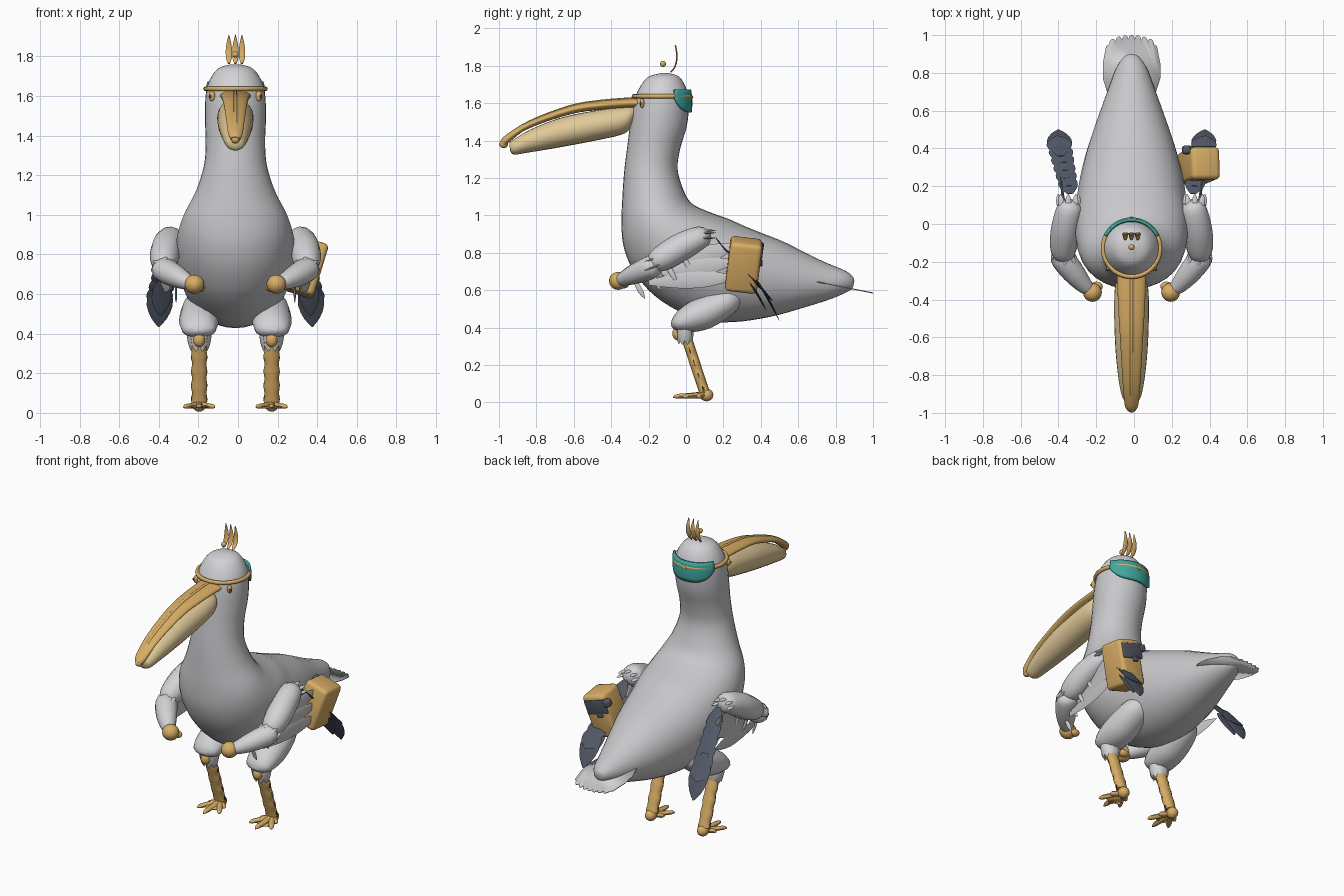
import bpy, bmesh, math
from mathutils import Vector, Matrix

cube = bpy.data.objects.get("Cube")
if cube:
    bpy.data.objects.remove(cube, do_unlink=True)

X0 = -0.013  # symmetry plane
XAX = Vector((1, 0, 0))


def material(name, rgb):
    m = bpy.data.materials.new(name)
    m.use_nodes = True
    col = (*rgb, 1)
    m.diffuse_color = col
    m.node_tree.nodes["Principled BSDF"].inputs["Base Color"].default_value = col
    return m


GREY = material("body grey", (.58, .58, .60))
PALE = material("pale feather", (.65, .65, .67))
GOLD = material("gold", (.69, .42, .13))
TAN = material("pouch tan", (.75, .59, .32))
TEAL = material("teal", (.05, .39, .35))
SLATE = material("slate feather", (.085, .10, .135))
DARK = material("dark brown", (.10, .06, .025))


def finish(name, bm, mat, angle=50):
    bmesh.ops.recalc_face_normals(bm, faces=bm.faces)
    me = bpy.data.meshes.new(name)
    bm.to_mesh(me)
    bm.free()
    ob = bpy.data.objects.new(name, me)
    bpy.context.collection.objects.link(ob)
    me.materials.append(mat)
    bpy.ops.object.select_all(action='DESELECT')
    ob.select_set(True)
    bpy.context.view_layer.objects.active = ob
    bpy.ops.object.shade_smooth_by_angle(angle=math.radians(angle))
    return ob


def spline(a, b, c, d, t):
    return .5 * (2 * b + (c - a) * t + (2 * a - 5 * b + 4 * c - d) * t * t
                 + (3 * b - a - 3 * c + d) * t ** 3)


def loft(name, secs, mat, n=16, sub=4):
    """Smooth skin through elliptical sections (centre, half axis, half axis)."""
    bm = bmesh.new()
    rings, last = [], len(secs) - 1
    for i in range(last):
        q = [secs[max(0, min(last, i + k))] for k in (-1, 0, 1, 2)]
        for j in range(sub + (i == last - 1)):
            c, u, v = (spline(*(s[k] for s in q), j / sub) for k in range(3))
            rings.append([bm.verts.new(c + u * math.cos(a) + v * math.sin(a))
                          for a in (2 * math.pi * k / n for k in range(n))])
    for r, s in zip(rings, rings[1:]):
        for k in range(n):
            bm.faces.new((r[k], r[k - 1], s[k - 1], s[k]))
    bm.faces.new(rings[0])
    bm.faces.new(rings[-1])
    return finish(name, bm, mat)


def profile(name, rows, mat, n=24):
    """Loft from side outline pairs: y, z, y, z, half width."""
    secs = []
    for ya, za, yb, zb, w in rows:
        a, b = Vector((X0, ya, za)), Vector((X0, yb, zb))
        secs.append(((a + b) / 2, XAX * w, (b - a) / 2))
    return loft(name, secs, mat, n)


def tube(name, rows, mat, side=XAX, n=12, sub=4):
    """Loft along a path of (point, half width along side, half thickness)."""
    secs = []
    for i, (p, a, b) in enumerate(rows):
        t = (rows[min(i + 1, len(rows) - 1)][0] - rows[max(i - 1, 0)][0]).normalized()
        u = (side - t * side.dot(t)).normalized()
        secs.append((p, u * a, t.cross(u) * b))
    return loft(name, secs, mat, n, sub)


def leaf(name, base, tip, w, mat, side=XAX, sag=0.0, thick=.006):
    """Thin pointed feather with an optional droop."""
    rows = []
    for t, k in ((0, .3), (.3, .85), (.6, 1), (.85, .6), (1, .06)):
        p = base.lerp(tip, t) - Vector((0, 0, sag * 4 * t * (1 - t)))
        rows.append((p, w * k, thick * k))
    return tube(name, rows, mat, side, 8, 2)


def ball(name, loc, size, mat):
    bm = bmesh.new()
    bmesh.ops.create_uvsphere(bm, u_segments=16, v_segments=10, radius=1,
                              matrix=Matrix.Translation(loc) @ Matrix.Diagonal((*size, 1)))
    return finish(name, bm, mat)


# Body, neck and head as one skin, with a pale crown
body = profile("body", [
    (-.14, 1.76, -.09, 1.76, .025), (-.21, 1.735, -.035, 1.74, .09),
    (-.26, 1.66, .005, 1.67, .138), (-.285, 1.58, .015, 1.59, .152),
    (-.30, 1.48, .005, 1.48, .154), (-.315, 1.36, -.03, 1.36, .15),
    (-.33, 1.24, -.045, 1.25, .16), (-.34, 1.1, -.015, 1.14, .20),
    (-.345, .96, .03, 1.065, .255), (-.335, .84, .12, 1.02, .285),
    (-.29, .72, .23, .98, .30), (-.2, .6, .32, .94, .297),
    (-.08, .51, .42, .9, .283), (.08, .44, .52, .86, .255),
    (.26, .43, .62, .81, .213), (.46, .46, .71, .765, .165),
    (.64, .51, .79, .73, .12), (.78, .555, .86, .7, .082),
    (.87, .595, .893, .67, .042), (.893, .615, .9, .65, .015)], GREY, 32)
body.data.materials.append(PALE)
for f in body.data.polygons:
    f.material_index = int(f.center.z > 1.64)

# Beak
profile("upper_beak", [
    (-.26, 1.575, -.26, 1.628, .078), (-.45, 1.565, -.45, 1.614, .07),
    (-.62, 1.54, -.62, 1.585, .06), (-.84, 1.465, -.835, 1.505, .047),
    (-.94, 1.395, -.965, 1.428, .037), (-.965, 1.37, -.995, 1.393, .025)], GOLD)
profile("beak_pouch", [
    (-.28, 1.5, -.27, 1.58, .05), (-.325, 1.44, -.32, 1.585, .085),
    (-.46, 1.405, -.46, 1.565, .092), (-.67, 1.365, -.66, 1.525, .085),
    (-.85, 1.335, -.83, 1.46, .066), (-.92, 1.325, -.93, 1.4, .045),
    (-.94, 1.345, -.945, 1.385, .02)], TAN)
ridge = [(-.27, 1.627), (-.45, 1.613), (-.62, 1.584), (-.83, 1.505), (-.96, 1.425), (-.985, 1.395)]
tube("beak_ridge", [(Vector((X0, y, z)), .009, .006) for y, z in ridge], GOLD)
ball("beak_hook", (X0, -.975, 1.38), (.022, .024, .02), GOLD)

# Head strap, rear visor, eyes
bpy.ops.mesh.primitive_torus_add(location=(X0, -.128, 1.637), major_radius=.151, minor_radius=.012,
                                 major_segments=40, minor_segments=8)
strap = bpy.context.object
strap.name = "head_strap"
strap.data.materials.append(GOLD)
bpy.ops.object.shade_smooth()

bm = bmesh.new()
cols, rows = 24, 6
grid = []
for i in range(cols + 1):
    s = 2 * i / cols - 1
    a = s * math.radians(65)
    low = 1.55 + .07 * abs(s) ** 4
    line = []
    for j in range(rows + 1):
        t = j / rows
        r = .14 + .012 * math.sin(math.pi * (.25 + .6 * t))
        line.append(bm.verts.new((X0 + (r + .004) * math.sin(a), -.125 + r * math.cos(a),
                                  low + (1.672 - low) * t)))
    grid.append(line)
for p, q in zip(grid, grid[1:]):
    for j in range(rows):
        bm.faces.new((p[j], q[j], q[j + 1], p[j + 1]))
visor = finish("rear_visor", bm, TEAL)
mod = visor.modifiers.new("thickness", 'SOLIDIFY')
mod.thickness = .014
mod.offset = 0
ball("visor_stud", (X0, .034, 1.632), (.014, .005, .007), GOLD)

# Crest
for k in (-1, 0, 1):
    x = X0 + .033 * k
    pts = [(-.083, 1.765, .006), (-.062, 1.79, .014), (-.05, 1.83, .016),
           (-.05, 1.87, .011), (-.057, 1.91, .001)]
    tube("crest_feather", [(Vector((x, y, z)), w, .004) for y, z, w in pts], GOLD, n=8)
ball("crest_bead", (X0, -.123, 1.81), (.016, .016, .016), GOLD)

# Tail fan
bm = bmesh.new()
half = [(-.05, .66), (-.13, .70), (-.152, .77), (-.152, .85), (-.135, .94)]
end = [(-.12 + .24 * i / 42, .978 + .022 * abs(math.sin(math.pi * i / 6)) ** .5
        - 2 * (-.12 + .24 * i / 42) ** 2) for i in range(43)]
outline = half + end + [(-x, y) for x, y in reversed(half)]
bm.faces.new([bm.verts.new((X0 + x, y, .65 - .2 * (y - .66))) for x, y in outline])
tail = finish("tail_fan", bm, PALE)
mod = tail.modifiers.new("thickness", 'SOLIDIFY')
mod.thickness = .006

# Paired parts
for s in (-1, 1):
    def P(x, y, z):
        return Vector((X0 + s * x, y, z))

    ball("eye", P(.118, -.235, 1.6), (.016, .012, .026), GOLD)
    ball("pupil", P(.128, -.243, 1.598), (.007, .006, .009), DARK)

    # Arm
    tube("upper_arm", [(P(.31, .125, .89), .02, .02), (P(.325, .09, .885), .065, .06),
                       (P(.348, -.02, .835), .077, .074), (P(.36, -.12, .775), .072, .07),
                       (P(.362, -.175, .745), .052, .05), (P(.36, -.195, .735), .015, .015)], PALE)
    tube("forearm", [(P(.385, -.145, .735), .02, .02), (P(.37, -.175, .728), .062, .058),
                     (P(.31, -.255, .695), .062, .058), (P(.25, -.325, .665), .045, .042),
                     (P(.215, -.355, .65), .03, .03)], PALE)
    ball("hand", P(.207, -.362, .65), (.05, .05, .048), GOLD)
    ball("thumb", P(.185, -.33, .632), (.033, .025, .022), GOLD)
    for k in range(5):
        y = -.28 + .085 * k
        x = .30 + .025 * min(k, 2)
        z = .66 + .045 * k
        leaf("arm_feather", P(x, y, z), P(x, y + .06, z - .105), .014, PALE, Vector((0, 1, .4)))
        a = math.radians(50 * k - 100)
        leaf("shoulder_tuft", P(.335 + .04 * math.sin(a), .06, .885 + .03 * math.cos(a)),
             P(.335 + .055 * math.sin(a), .16, .885 + .035 * math.cos(a)), .016, PALE)
        leaf("elbow_tuft", P(.365 + .05 * math.sin(a), -.14, .745 + .05 * math.cos(a)),
             P(.35 + .06 * math.sin(a), -.225, .715 + .06 * math.cos(a)), .016, PALE)

    # Wing slats and dark flight feathers
    for k in range(3):
        leaf("wing_slat", P(.33, -.2 + .07 * k, .64 + .05 * k), P(.38, .27, .67 + .085 * k),
             .045, GREY, Vector((0, 0, 1)))
    root, tip = P(.325, .16, .88), P(.385, .43, .6)
    for k in range(6):
        b = root.lerp(tip, k / 6.5)
        e = root.lerp(tip, (k + 2.4) / 6.5) - Vector((0, 0, .004 * k))
        leaf("flight_feather", b, e, .052 + .003 * k, SLATE, sag=.01)
    leaf("flight_feather_tip", P(.375, .36, .68), P(.388, .5, .435), .066, SLATE, sag=-.012)
    leaf("flight_feather_tip", P(.365, .31, .68), P(.38, .43, .49), .05, SLATE, sag=-.012)

    # Leg
    tube("thigh", [(P(.17, .3, .58), .02, .02), (P(.175, .23, .545), .085, .07),
                   (P(.183, .1, .48), .1, .088), (P(.185, .0, .44), .095, .07),
                   (P(.184, -.055, .418), .075, .04), (P(.183, -.078, .41), .02, .01)], PALE)
    for k in range(8):
        a = k * math.pi / 4 + math.pi / 8
        dx, dy = math.sin(a), math.cos(a)
        leaf("knee_cuff", P(.183 + .065 * dx, -.01 + .045 * dy, .43),
             P(.183 + .042 * dx, -.005 + .035 * dy, .31), .024, PALE, Vector((dy * s, -dx, 0)))
    ball("knee", P(.183, -.045, .368), (.03, .028, .036), GOLD)
    shin = [(P(.183, -.015 + .0125 * k, .4 - .038 * k), .036 + .005 * (k % 2), .028)
            for k in range(10)]
    tube("shin", shin, GOLD)
    for k in range(4):
        for d in (-1, 1):
            c = P(.183 + d * .037, .015 + .024 * k, .3 - .07 * k)
            leaf("shin_scale", c, c + Vector((0, .012, -.04)), .005, DARK, Vector((0, 1, 0)), thick=.004)
    ball("ankle", P(.183, .11, .04), (.034, .036, .034), GOLD)
    for dx, y in ((-.078, -.02), (0, -.07), (.078, -.02), (.06, .06), (-.06, .06)):
        tube("toe", [(P(.183, .1, .042), .018, .018), (P(.183 + dx * .5, (.1 + y) / 2, .036), .017, .014),
                     (P(.183 + dx * .85, y * .85 + .015, .033), .014, .012),
                     (P(.183 + dx, y, .028), .003, .003)], GOLD, Vector((1, .01, 0)), 8)
    bm = bmesh.new()
    web = [(0, .09), (-.055, .015), (-.02, .0), (0, -.025), (.02, .0), (.055, .015)]
    bm.faces.new([bm.verts.new(P(.183 + x, y, .03)) for x, y in web])
    foot = finish("foot_web", bm, GOLD)
    foot.modifiers.new("thickness", 'SOLIDIFY').thickness = .008

# Satchel carried on the left side
tilt = Matrix.Translation((.343, .308, .735)) @ Matrix.Rotation(math.radians(17), 4, 'Y') \
    @ Matrix.Rotation(math.radians(-7), 4, 'X')


def block(name, loc, size, mat, bevel):
    bm = bmesh.new()
    bmesh.ops.create_cube(bm, size=1, matrix=Matrix.Translation(loc) @ Matrix.Diagonal((*size, 1)))
    bmesh.ops.bevel(bm, geom=bm.edges[:], offset=bevel, segments=3, profile=.5, affect='EDGES')
    bm.transform(tilt)
    return finish(name, bm, mat, 40)


block("satchel", (0, 0, 0), (.158, .172, .275), GOLD, .024)
block("satchel_flap", (-.008, .085, .065), (.146, .014, .09), SLATE, .005)
block("satchel_clasp", (-.02, .092, .015), (.036, .016, .03), SLATE, .005)
block("satchel_hook", (-.09, .075, .085), (.045, .045, .045), SLATE, .012)
